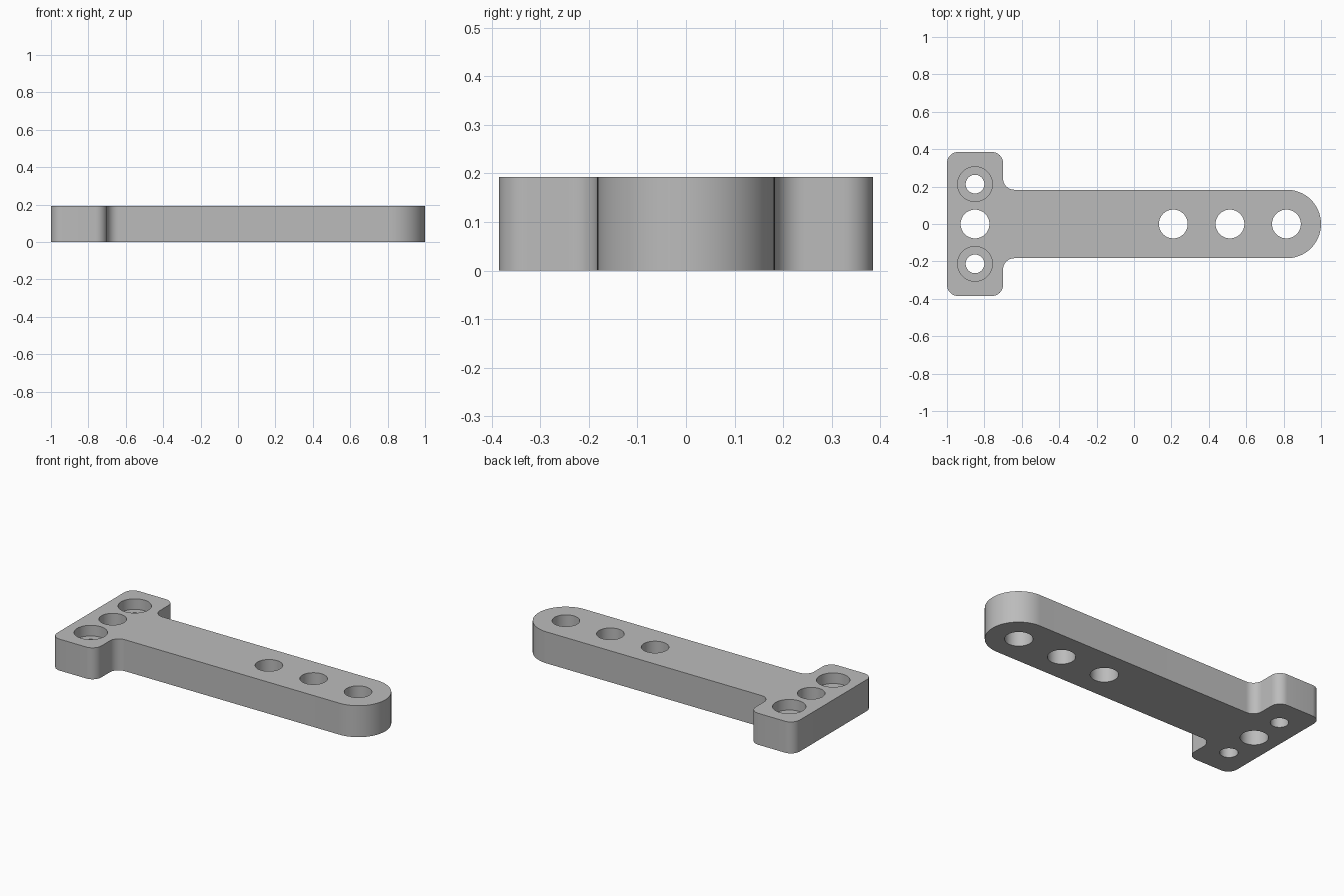
import bpy, bmesh
from math import sin, cos, radians

if "Cube" in bpy.data.objects:
    bpy.data.objects.remove(bpy.data.objects["Cube"], do_unlink=True)

THICK = 0.193
HEAD_X, HEAD_Y = -0.7, 0.385      # inner edge and half width of the head
ARM = 0.183                       # half width of the arm, also the tip radius
R = 0.06                          # corner and fillet radius
BORE_DEPTH = 0.065

metal = bpy.data.materials.new("grey metal")
metal.use_nodes = True
grey = (0.5, 0.5, 0.5, 1)
metal.diffuse_color = grey
metal.node_tree.nodes["Principled BSDF"].inputs["Base Color"].default_value = grey


def arc(cx, cy, r, a0, a1, n=10):
    angles = [radians(a0 + (a1 - a0) * i / n) for i in range(n + 1)]
    return [(cx + r * cos(a), cy + r * sin(a)) for a in angles]


def make_object(name, bm):
    mesh = bpy.data.meshes.new(name)
    bm.to_mesh(mesh)
    bm.free()
    mesh.materials.append(metal)
    obj = bpy.data.objects.new(name, mesh)
    bpy.context.collection.objects.link(obj)
    return obj


# Plate outline: upper half from tip to head, then mirrored for the lower half
half = arc(1 - ARM, 0, ARM, 0, 90, 20)
half += arc(HEAD_X + R, ARM + R, R, 270, 180)
half += arc(HEAD_X - R, HEAD_Y - R, R, 0, 90)
half += arc(-1 + R, HEAD_Y - R, R, 90, 180)
outline = half + [(x, -y) for x, y in reversed(half[1:])]

bm = bmesh.new()
face = bm.faces.new([bm.verts.new((x, y, 0)) for x, y in outline])
result = bmesh.ops.extrude_face_region(bm, geom=[face])
top = [g for g in result["geom"] if isinstance(g, bmesh.types.BMVert)]
bmesh.ops.translate(bm, verts=top, vec=(0, 0, THICK))
bmesh.ops.recalc_face_normals(bm, faces=bm.faces)
plate = make_object("t_plate", bm)


# Holes: cylinders cut out of the plate
def cut_hole(name, x, y, radius, bottom=-0.1):
    cutter_bm = bmesh.new()
    bmesh.ops.create_cone(cutter_bm, cap_ends=True, segments=48,
                          radius1=radius, radius2=radius, depth=0.4)
    bmesh.ops.translate(cutter_bm, verts=cutter_bm.verts, vec=(x, y, bottom + 0.2))
    cutter = make_object(name, cutter_bm)
    cutter.hide_render = True
    mod = plate.modifiers.new(name, "BOOLEAN")
    mod.operation = "DIFFERENCE"
    mod.solver = "EXACT"
    mod.object = cutter
    bpy.context.view_layer.objects.active = plate
    bpy.ops.object.modifier_apply(modifier=mod.name)
    bpy.data.objects.remove(cutter, do_unlink=True)


for x in (-0.85, 0.21, 0.513, 0.815):
    cut_hole("main_hole", x, 0, 0.077)

# Counterbored screw holes in the head
for side in (-1, 1):
    cut_hole("screw_hole", -0.85, side * 0.213, 0.05)
    cut_hole("counterbore", -0.85, side * 0.213, 0.093, THICK - BORE_DEPTH)

bpy.ops.object.select_all(action="DESELECT")
plate.select_set(True)
bpy.context.view_layer.objects.active = plate
bpy.ops.object.shade_smooth_by_angle(angle=radians(30))
